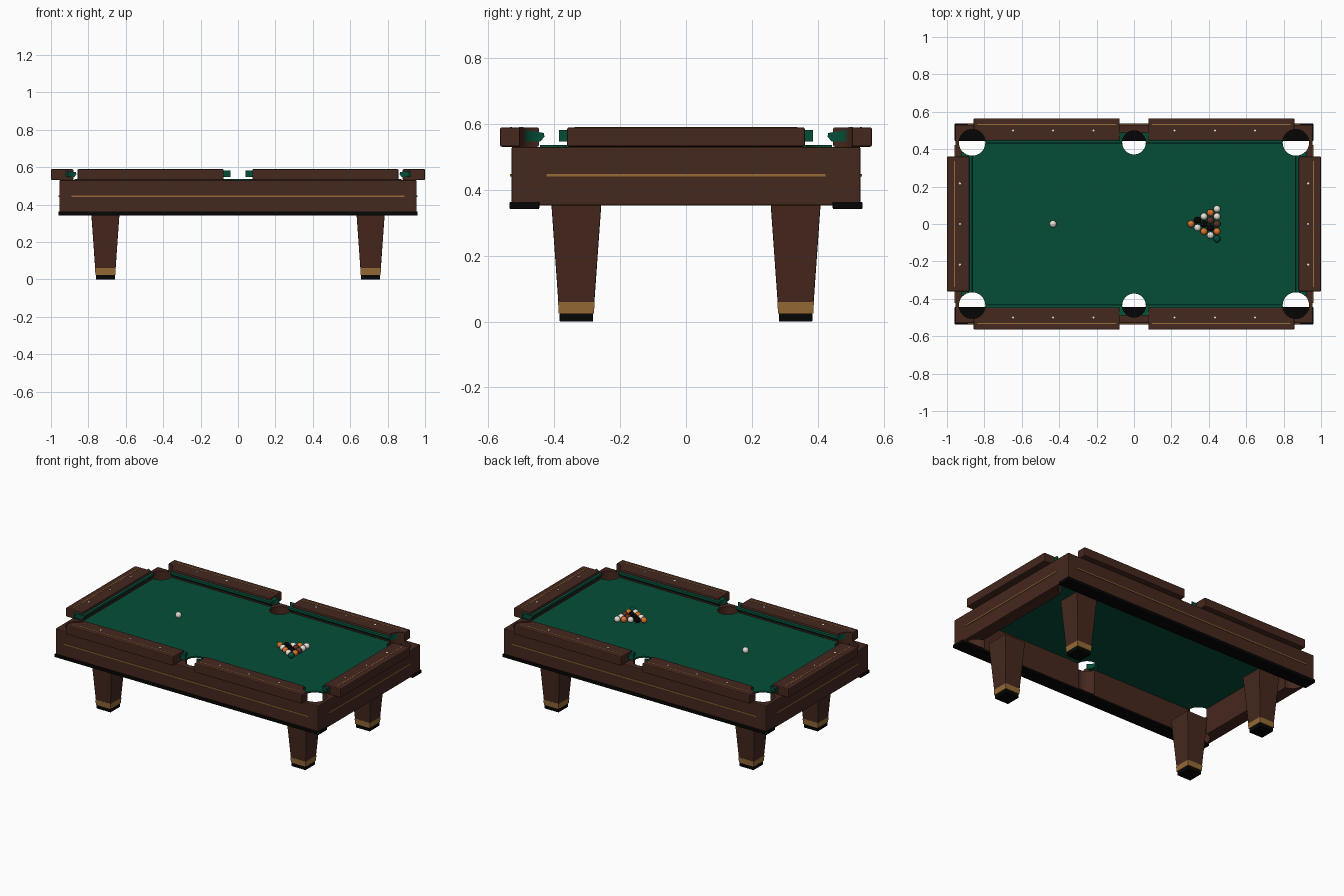
import bpy, bmesh, math
from mathutils import Vector

if "Cube" in bpy.data.objects:
    bpy.data.objects.remove(bpy.data.objects["Cube"])


def material(name, rgb):
    m = bpy.data.materials.new(name)
    m.diffuse_color = (*rgb, 1)
    m.use_nodes = True
    m.node_tree.nodes["Principled BSDF"].inputs["Base Color"].default_value = m.diffuse_color
    return m


WOOD = material("dark walnut", (0.060, 0.021, 0.013))
CLOTH = material("green cloth", (0.0015, 0.076, 0.040))
BLACK = material("black trim", (0.0015, 0.0015, 0.0015))
BRASS = material("brass", (0.31, 0.145, 0.037))
IVORY = material("ivory", (0.80, 0.76, 0.68))
ORANGE = material("orange ball", (0.72, 0.18, 0.025))
MAROON = material("maroon ball", (0.11, 0.03, 0.02))


def finish(name, bm, mat, bevel=0):
    bmesh.ops.recalc_face_normals(bm, faces=bm.faces[:])
    me = bpy.data.meshes.new(name)
    bm.to_mesh(me)
    bm.free()
    ob = bpy.data.objects.new(name, me)
    bpy.context.collection.objects.link(ob)
    if mat:
        me.materials.append(mat)
    if bevel:
        b = ob.modifiers.new("bevel", 'BEVEL')
        b.width, b.segments = bevel, 2
    return ob


def box(name, lo, hi, mat, bevel=0, taper=1.0):
    """Box from corner to corner; taper scales the bottom face."""
    bm = bmesh.new()
    bmesh.ops.create_cube(bm, size=1)
    lo, hi = Vector(lo), Vector(hi)
    mid, size = (lo + hi) / 2, hi - lo
    for v in bm.verts:
        k = taper if v.co.z < 0 else 1
        v.co = mid + Vector((v.co.x * size.x * k, v.co.y * size.y * k, v.co.z * size.z))
    return finish(name, bm, mat, bevel)


def cut(ob, cutter):
    m = ob.modifiers.new("cut", 'BOOLEAN')
    m.operation, m.solver, m.object = 'DIFFERENCE', 'EXACT', cutter


def pocket_cutter(name, grow):
    bm = bmesh.new()
    for x in (-0.865, 0, 0.865):
        for y in (-0.435, 0.435):
            r = (0.07 if x else 0.063) + grow
            g = bmesh.ops.create_cone(bm, cap_ends=True, segments=40, radius1=r, radius2=r, depth=0.6)
            bmesh.ops.translate(bm, verts=g["verts"], vec=(x, y, 0.5))
    ob = finish(name, bm, None)
    ob.hide_render = True
    ob.display_type = 'WIRE'
    return ob


pockets = pocket_cutter("pocket_cutter", 0)
wide_pockets = pocket_cutter("rail_pocket_cutter", 0.001)
cavity = box("cavity_cutter", (-0.87, -0.44, 0.2), (0.87, 0.44, 0.8), None)
cavity.hide_render = True

# Cabinet frame, open below, and the thin cloth-covered bed
BED = 0.537
frame = box("cabinet_frame", (-0.955, -0.53, 0.352), (0.955, 0.53, 0.531), WOOD, 0.005)
cut(frame, cavity)
cut(frame, wide_pockets)
bed = box("bed", (-0.873, -0.443, BED - 0.01), (0.873, 0.443, BED), CLOTH)
cut(bed, pockets)


def cushion(name, a, b, inner, s, along_x):
    """Rubber cushion: a nosed profile swept from a to b along one rail."""
    prof = [(0.042, 0.582), (-0.014, 0.573), (-0.016, 0.562), (-0.004, 0.547), (0.042, 0.547)]
    bm = bmesh.new()
    rings = []
    for t in (a, b):
        ring = []
        for d, z in prof:
            p = s * (inner + d)
            ring.append(bm.verts.new((t, p, z) if along_x else (p, t, z)))
        rings.append(ring)
        bm.faces.new(ring)
    n = len(prof)
    for i in range(n):
        j = (i + 1) % n
        bm.faces.new((rings[0][i], rings[0][j], rings[1][j], rings[1][i]))
    cut(finish(name, bm, CLOTH), pockets)


def diamond(x, y):
    """Rail sight marker."""
    bm = bmesh.new()
    bmesh.ops.create_cone(bm, cap_ends=True, segments=4, radius1=0.007, radius2=0.007, depth=0.004)
    bmesh.ops.translate(bm, verts=bm.verts[:], vec=(x, y, 0.5888))
    finish("rail_sight", bm, IVORY)


for s in (-1, 1):
    side = "front" if s < 0 else "back"
    end = "left" if s < 0 else "right"

    # Long side: two rails with cushion, inlay and sights
    for h in (-1, 1):
        x0, x1 = sorted((h * 0.077, h * 0.858))
        y0, y1 = sorted((s * 0.446, s * 0.565))
        rail = box(side + "_rail", (x0, y0, 0.531), (x1, y1, 0.59), WOOD, 0.006)
        cut(rail, wide_pockets)
        cushion(side + "_cushion", h * 0.04, h * 0.89, 0.446, s, True)
        box(side + "_rail_inlay", (x0 + 0.02, s * 0.531 - 0.003, 0.586),
            (x1 - 0.02, s * 0.531 + 0.003, 0.591), BRASS)
        for x in (0.217, 0.433, 0.647):
            diamond(h * x, s * 0.50)

    # Short side: one rail with cushion, inlay and sights
    x0, x1 = sorted((s * 0.88, s * 1.0))
    box(end + "_rail", (x0, -0.361, 0.531), (x1, 0.361, 0.59), WOOD, 0.006)
    cushion(end + "_cushion", -0.385, 0.385, 0.88, s, False)
    box(end + "_rail_inlay", (s * 0.96 - 0.003, -0.338, 0.586), (s * 0.96 + 0.003, 0.338, 0.591), BRASS)
    for y in (-0.217, 0, 0.217):
        diamond(s * 0.931, y)

    # Cabinet inlay strips and the black base moulding under the long sides
    box(side + "_inlay", (-0.89, s * 0.531 - 0.003, 0.4415), (0.89, s * 0.531 + 0.003, 0.4485), BRASS)
    box(end + "_inlay", (s * 0.956 - 0.003, -0.423, 0.4415), (s * 0.956 + 0.003, 0.423, 0.4485), BRASS)
    y0, y1 = sorted((s * 0.445, s * 0.536))
    box(side + "_base_moulding", (-0.96, y0, 0.342), (0.96, y1, 0.364), BLACK, 0.004)

    # Tapered legs with brass cuffs and black feet
    for h in (-1, 1):
        x, y = h * 0.709, s * 0.333
        def block(name, z0, z1, top, bottom, mat, bevel=0):
            box(name, (x - top, y - top, z0), (x + top, y + top, z1), mat, bevel, bottom / top)
        block("leg", 0.055, 0.38, 0.0775, 0.0545, WOOD, 0.003)
        block("leg_cuff", 0.025, 0.06, 0.0555, 0.0535, BRASS)
        block("foot", 0.0, 0.025, 0.051, 0.051, BLACK, 0.003)


def ball(name, x, y, mat):
    bm = bmesh.new()
    bmesh.ops.create_uvsphere(bm, u_segments=16, v_segments=10, radius=0.019)
    bmesh.ops.translate(bm, verts=bm.verts[:], vec=(x, y, BED + 0.019))
    finish(name, bm, mat)


# Cue ball and the triangular rack, apex towards the cue ball
ball("cue_ball", -0.433, 0, IVORY)
O, W, K, M, G = ORANGE, IVORY, BLACK, MAROON, CLOTH
rack = [[O], [K, W], [W, K, O], [O, M, K, W], [W, W, M, O, G]]
for i, row in enumerate(rack):
    for j, mat in enumerate(row):
        ball("rack_ball", 0.305 + i * 0.02 * math.sqrt(3), (i - 2 * j) * 0.02, mat)
